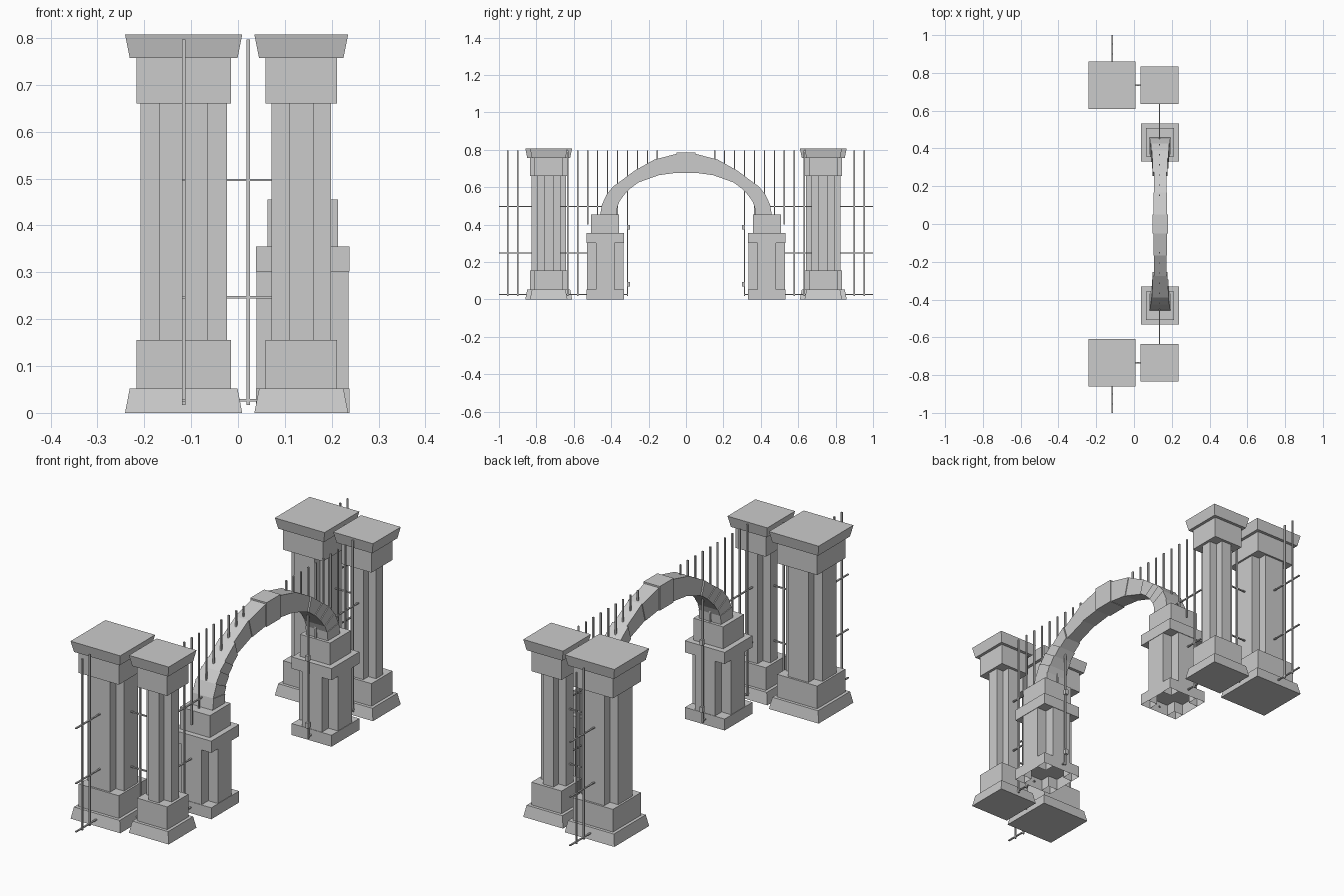
import bpy, bmesh

cube = bpy.data.objects.get("Cube")
if cube:
    bpy.data.objects.remove(cube, do_unlink=True)

stone = bpy.data.materials.new("grey_stone")
stone.use_nodes = True
GREY = (0.6, 0.6, 0.6, 1)
stone.diffuse_color = GREY
stone.node_tree.nodes["Principled BSDF"].inputs["Base Color"].default_value = GREY


def finish(bm, name):
    bmesh.ops.recalc_face_normals(bm, faces=bm.faces)
    mesh = bpy.data.meshes.new(name)
    bm.to_mesh(mesh)
    bm.free()
    mesh.materials.append(stone)
    obj = bpy.data.objects.new(name, mesh)
    bpy.context.collection.objects.link(obj)


def loft(bm, low, high, open_bottom=False):
    """Join two matching loops of points into a closed block."""
    a = [bm.verts.new(p) for p in low]
    b = [bm.verts.new(p) for p in high]
    n = len(a)
    for i in range(n):
        j = (i + 1) % n
        bm.faces.new((a[i], a[j], b[j], b[i]))
    bm.faces.new(b)
    if not open_bottom:
        bm.faces.new(a[::-1])


def square(r):
    return [(-r, -r), (r, -r), (r, r), (-r, r)]


def cross(e, w):
    """Square plan of half size e with its corners notched back to w."""
    return [(-w, -e), (w, -e), (w, -w), (e, -w), (e, w), (w, w),
            (w, e), (-w, e), (-w, w), (-e, w), (-e, -w), (-w, -w)]


def tier(bm, cx, cy, z0, z1, plan0, plan1=None, open_bottom=False):
    loft(bm, [(cx + x, cy + y, z0) for x, y in plan0],
         [(cx + x, cy + y, z1) for x, y in plan1 or plan0], open_bottom)


def box(bm, x0, x1, y0, y1, z0, z1):
    loft(bm, [(x0, y0, z0), (x1, y0, z0), (x1, y1, z0), (x0, y1, z0)],
         [(x0, y0, z1), (x1, y0, z1), (x1, y1, z1), (x0, y1, z1)])


def pillar(name, cx, cy, cap, block, shaft, arm):
    bm = bmesh.new()
    tier(bm, cx, cy, 0, 0.052, square(cap), square(cap - 0.01))
    tier(bm, cx, cy, 0.052, 0.155, square(block))
    tier(bm, cx, cy, 0.155, 0.66, cross(shaft, arm))
    tier(bm, cx, cy, 0.66, 0.757, square(block))
    tier(bm, cx, cy, 0.757, 0.807, square(cap - 0.01), square(cap))
    finish(bm, name)


def pier(name, cx, cy):
    bm = bmesh.new()
    tier(bm, cx, cy, 0, 0.052, square(0.1), open_bottom=True)
    tier(bm, cx, cy, 0, 0.302, cross(0.098, 0.05), open_bottom=True)
    tier(bm, cx, cy, 0.302, 0.355, square(0.1))
    tier(bm, cx, cy, 0.355, 0.455, square(0.075))
    finish(bm, name)


def arch_stone(name, cx, half, joint_a, joint_b):
    ring = [joint_a[0], joint_b[0], joint_b[1], joint_a[1]]
    bm = bmesh.new()
    loft(bm, [(cx - half, y, z) for y, z in ring],
         [(cx + half, y, z) for y, z in ring])
    finish(bm, name)


BIG_X, SMALL_X, ARCH_X, PILLAR_Y = -0.116, 0.135, 0.138, 0.734

# Arch joints from springing to keystone: (outer y, z), (inner y, z)
JOINTS = [((0.458, 0.455), (0.37, 0.455)),
          ((0.450, 0.505), (0.367, 0.495)),
          ((0.425, 0.560), (0.355, 0.525)),
          ((0.390, 0.603), (0.328, 0.562)),
          ((0.350, 0.632), (0.295, 0.595)),
          ((0.275, 0.688), (0.255, 0.625)),
          ((0.168, 0.748), (0.145, 0.664)),
          ((0.050, 0.778), (0.050, 0.677))]
WIDTHS = [0.055, 0.052, 0.048, 0.044, 0.040, 0.033, 0.036]

T = 0.0035  # half thickness of the iron bars
TOP = 0.797
RAILS = (0.027, 0.247, 0.497)

for side, s in (("front", -1), ("back", 1)):
    pillar(f"{side}_large_pillar", BIG_X, s * PILLAR_Y, 0.125, 0.101, 0.092, 0.051)
    pillar(f"{side}_small_pillar", SMALL_X, s * PILLAR_Y, 0.1, 0.076, 0.0635, 0.026)
    pier(f"{side}_arch_pier", ARCH_X, s * 0.432)

    # Arch stones
    for i, half in enumerate(WIDTHS):
        a, b = [[(s * y, z) for y, z in joint] for joint in JOINTS[i:i + 2]]
        arch_stone(f"{side}_arch_stone_{i + 1}", ARCH_X, half, a, b)

    # Upright fence bars
    bm = bmesh.new()
    bars = [(BIG_X, 0.953, 0.017), (BIG_X, 0.9, 0.017), (0.022, PILLAR_Y, 0.017)]
    for i in range(10):
        y = 0.153 + i * 0.0533
        if y < 0.3:
            base = 0.72 - 0.8 * (y - 0.153)
        elif 0.33 < y < 0.53:
            base = 0.4
        else:
            base = 0.017
        bars.append((SMALL_X, y, base))
    for x, y, base in bars:
        box(bm, x - T, x + T, s * y - T, s * y + T, base, TOP)
    finish(bm, f"{side}_fence_bars")

    # Cross rails: outer stub, between pillars, pillar to pier
    bm = bmesh.new()
    for z in RAILS:
        z0, z1 = z - 0.0025, z + 0.0025
        far = 0.43 if z > 0.4 else 0.52
        for x, ya, yb in ((BIG_X, 0.81, 1.0), (SMALL_X, far, 0.69)):
            y0, y1 = sorted((s * ya, s * yb))
            box(bm, x - T, x + T, y0, y1, z0, z1)
        box(bm, -0.03, 0.08, s * PILLAR_Y - T, s * PILLAR_Y + T, z0, z1)
    # Short rail to the gate post at the pier foot
    y0, y1 = sorted((s * 0.31, s * 0.34))
    box(bm, SMALL_X - T, SMALL_X + T, y0, y1, 0.0245, 0.0295)
    finish(bm, f"{side}_fence_rails")

    # Gate hinges on the post beside the pier
    bm = bmesh.new()
    for z in (0.08, 0.385):
        box(bm, SMALL_X - 0.008, SMALL_X + 0.008,
            s * 0.308 - 0.008, s * 0.308 + 0.008, z - 0.012, z + 0.012)
    finish(bm, f"{side}_gate_hinges")

arch_stone("keystone", ARCH_X, 0.041,
           [(-0.05, 0.785), (-0.05, 0.675)], [(0.05, 0.785), (0.05, 0.675)])
